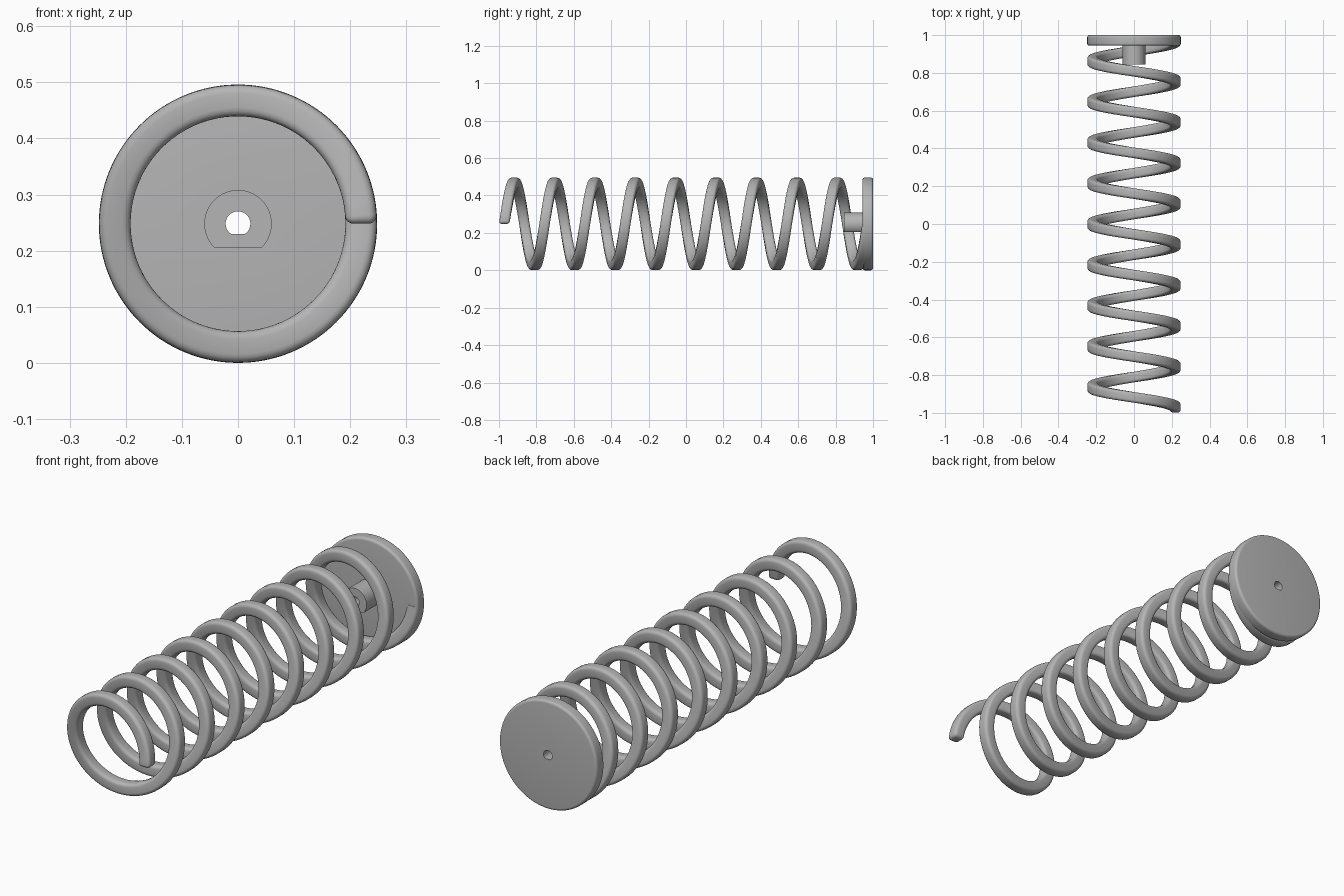
import bpy, bmesh
from math import sin, cos, pi, tau, radians

if "Cube" in bpy.data.objects:
    bpy.data.objects.remove(bpy.data.objects["Cube"])

AXIS_Z = 0.248      # height of the spring axis
RADIUS = 0.248      # outer radius
WIRE = 0.028        # half width of the square wire
FILLET = 0.015
TURNS, STEPS = 9, 72
START_Y, PITCH = -0.972, 0.2158

steel = bpy.data.materials.new("grey_steel")
steel.use_nodes = True
grey = (0.46, 0.46, 0.46, 1)
steel.diffuse_color = grey
steel.node_tree.nodes["Principled BSDF"].inputs["Base Color"].default_value = grey


def loft(name, loops, closed):
    """Skin equal-length loops; either cap both ends or join last to first."""
    bm = bmesh.new()
    rings = [[bm.verts.new(p) for p in loop] for loop in loops]
    pairs = list(zip(rings, rings[1:]))
    if closed:
        pairs.append((rings[-1], rings[0]))
    else:
        bm.faces.new(rings[0])
        bm.faces.new(rings[-1])
    for a, b in pairs:
        n = len(a)
        for i in range(n):
            j = (i + 1) % n
            bm.faces.new((a[i], a[j], b[j], b[i]))
    bmesh.ops.recalc_face_normals(bm, faces=bm.faces)
    mesh = bpy.data.meshes.new(name)
    bm.to_mesh(mesh)
    bm.free()
    obj = bpy.data.objects.new(name, mesh)
    bpy.context.collection.objects.link(obj)
    mesh.materials.append(steel)
    bpy.ops.object.select_all(action="DESELECT")
    obj.select_set(True)
    bpy.context.view_layer.objects.active = obj
    bpy.ops.object.shade_smooth_by_angle(angle=radians(35))
    return obj


def wire_section(angle, inset=0.0):
    """Rounded square in the radial plane at this angle along the helix."""
    y0 = START_Y + PITCH * angle / tau
    core, r = WIRE - FILLET, FILLET - inset
    loop = []
    for q, (sx, sy) in enumerate(((1, 1), (-1, 1), (-1, -1), (1, -1))):
        for k in range(5):
            t = (q + k / 4) * pi / 2
            rad = RADIUS - 0.0005 - WIRE + sx * core + r * cos(t)
            loop.append((rad * cos(angle), y0 + sy * core + r * sin(t),
                         AXIS_Z + rad * sin(angle)))
    return loop


# Coil: a helix of rounded square wire, its free end filleted
sections = []
for k in range(5):
    t = (0.08 + 0.92 * k / 5) * pi / 2
    along = FILLET * (1 - sin(t)) / (RADIUS - WIRE)
    sections.append((along, FILLET * (1 - cos(pi / 2 - t))))
coil_loops = [wire_section(FILLET * (1 - cos(t)) / (RADIUS - WIRE),
                           FILLET * (1 - sin(t)) * 0.98)
              for t in (k * pi / 10 for k in range(5))]
first = FILLET / (RADIUS - WIRE)
count = TURNS * STEPS
coil_loops += [wire_section(first + (TURNS * tau - first) * i / count)
               for i in range(count + 1)]
loft("coil", coil_loops, closed=False)


def flat_circle(radius, y, flat=-1.0):
    """Circle facing y, cut off by a flat below the given height."""
    return [(radius * cos(i * tau / 128), y,
             AXIS_Z + max(radius * sin(i * tau / 128), flat)) for i in range(128)]


# End plate with a flatted shaft and a flatted through hole
FRONT, BACK, EDGE = 0.944, 1.0, 0.012
plate_loops = [flat_circle(0.022, 0.845, -0.018),
               flat_circle(0.06, 0.845, -0.042),
               flat_circle(0.06, FRONT, -0.042)]
for y0, start in ((FRONT + EDGE, -pi / 2), (BACK - EDGE, 0)):
    for k in range(6):
        t = start + k * pi / 10
        plate_loops.append(flat_circle(RADIUS - EDGE + EDGE * cos(t), y0 + EDGE * sin(t)))
plate_loops.append(flat_circle(0.022, BACK, -0.018))
loft("end_plate_and_shaft", plate_loops, closed=True)
